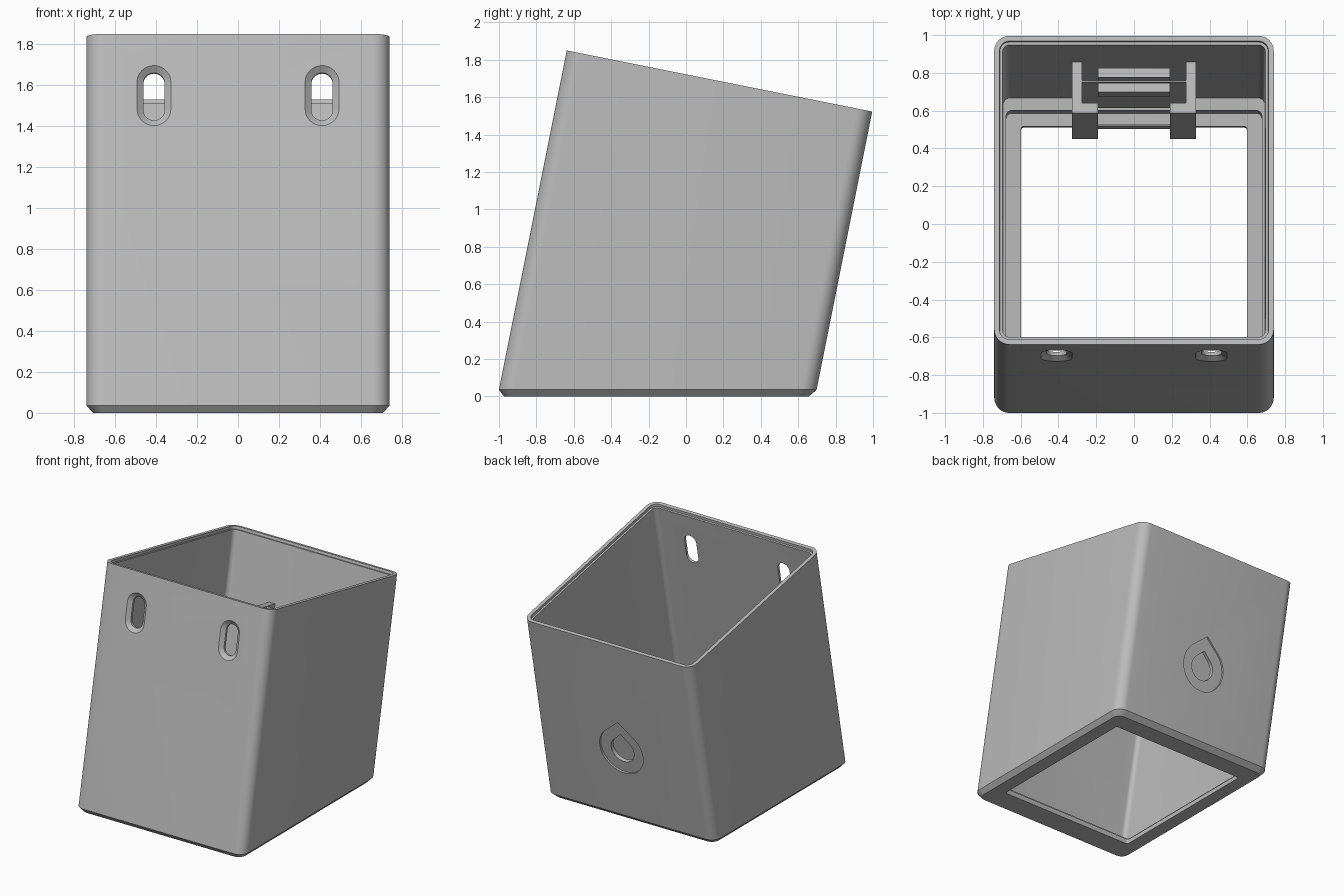
import bpy, bmesh, math
from mathutils import Matrix

if "Cube" in bpy.data.objects:
    bpy.data.objects.remove(bpy.data.objects["Cube"])

TILT = math.atan(0.2)
SIN, COS = math.sin(TILT), math.cos(TILT)
LEAN = Matrix.Rotation(-TILT, 4, "X")   # upright frame -> leaning frame
TOP = 1.688                             # length along the leaning walls
BACK, FRONT, SIDE = 0.678, -0.988, 0.74

grey = bpy.data.materials.new("grey_plastic")
grey.use_nodes = True
grey.diffuse_color = (0.5, 0.5, 0.5, 1)
grey.node_tree.nodes["Principled BSDF"].inputs["Base Color"].default_value = (0.5, 0.5, 0.5, 1)


def finish(name, bm):
    """Lean the mesh and turn it into an object."""
    bmesh.ops.recalc_face_normals(bm, faces=bm.faces)
    bm.transform(LEAN)
    mesh = bpy.data.meshes.new(name)
    bm.to_mesh(mesh)
    bm.free()
    mesh.materials.append(grey)
    obj = bpy.data.objects.new(name, mesh)
    bpy.context.collection.objects.link(obj)
    return obj


def loft(name, rings, closed=False):
    """Skin equal-length rings; cap the ends or join last to first."""
    bm = bmesh.new()
    loops = [[bm.verts.new(p) for p in ring] for ring in rings]
    pairs = list(zip(loops, loops[1:]))
    if closed:
        pairs.append((loops[-1], loops[0]))
    else:
        bm.faces.new(loops[0])
        bm.faces.new(loops[-1])
    n = len(loops[0])
    for a, b in pairs:
        for i in range(n):
            j = (i + 1) % n
            bm.faces.new((a[i], a[j], b[j], b[i]))
    return finish(name, bm)


def rounded(half_x, v0, v1, radius, level=None, top=None):
    """Rounded rectangle on a horizontal level or square to the walls."""
    corners = ((half_x, v1), (-half_x, v1), (-half_x, v0), (half_x, v0))
    ring = []
    for k, (cx, cv) in enumerate(corners):
        cx -= math.copysign(radius, cx)
        cv += radius if cv == v0 else -radius
        for s in range(9):
            t = math.pi / 2 * (k + s / 8)
            x, v = cx + radius * math.cos(t), cv + radius * math.sin(t)
            ring.append((x, v, top if level is None else (level + v * SIN) / COS))
    return ring


def inset(d, radius, **where):
    return rounded(SIDE - d, FRONT + d, BACK - d, radius, **where)


def stadium(cx, v, cw, half_w, half_h):
    ring = []
    for s in range(34):
        t = math.pi * (s if s < 17 else s - 1) / 16
        shift = (half_h - half_w) * (1 if s < 17 else -1)
        ring.append((cx + half_w * math.cos(t), v, cw + shift + half_w * math.sin(t)))
    return ring


def teardrop(v, cw, radius, tip):
    """Circle whose tangents meet in a point above."""
    start = math.asin(radius / tip)
    ring = [(0, v, cw + tip)]
    for s in range(33):
        t = start + (-math.pi - 2 * start) * s / 32
        ring.append((radius * math.cos(t), v, cw + radius * math.sin(t)))
    return ring


def box(name, x0, x1, v0, v1, w0, w1):
    return loft(name, [[(x0, v0, w), (x1, v0, w), (x1, v1, w), (x0, v1, w)] for w in (w0, w1)])


def cut(obj, cutter):
    mod = obj.modifiers.new("cut", "BOOLEAN")
    mod.operation, mod.solver, mod.object = "DIFFERENCE", "EXACT", cutter
    cutter.hide_render = True
    bpy.context.view_layer.objects.active = obj
    bpy.ops.object.modifier_apply(modifier=mod.name)
    bpy.data.objects.remove(cutter)


# Leaning open shell: chamfered foot, stepped rim, ledge and floor opening
shell = loft("shell", [
    inset(0.033, 0.06, level=0),
    inset(0, 0.08, level=0.036),
    inset(0, 0.08, top=TOP),
    inset(0.028, 0.052, top=TOP),
    inset(0.030, 0.050, top=TOP - 0.02),
    inset(0.045, 0.036, top=TOP - 0.02),
    rounded(0.692, FRONT + 0.045, BACK - 0.045, 0.036, level=0.11),
    rounded(0.677, FRONT + 0.11, BACK - 0.11, 0.03, level=0.11),
    rounded(0.677, FRONT + 0.11, BACK - 0.11, 0.03, level=0.035),
    rounded(0.598, -0.775, 0.5, 0.015, level=0.035),
    rounded(0.598, -0.775, 0.5, 0.015, level=0),
], closed=True)

# Countersunk hanging slots in the front wall
for x in (-0.41, 0.41):
    cut(shell, loft("slot_cutter", [
        stadium(x, FRONT - 0.01, 1.381, 0.095, 0.162),
        stadium(x, FRONT + 0.025, 1.381, 0.052, 0.118),
        stadium(x, FRONT + 0.1, 1.381, 0.052, 0.118)]))

# Teardrop recess and window in the back wall
for depth, radius, tip in ((0.015, 0.19, 0.25), (0.08, 0.1, 0.135)):
    cut(shell, loft("drop_cutter", [teardrop(v, 0.75, radius, tip) for v in (BACK - depth, BACK + 0.05)]))

# Holder channel on the inside of the back wall
WALL = BACK - 0.04
LOW, HIGH = 0.51, 1.21
for side, s in (("left", 1), ("right", -1)):
    box(side + "_holder_arm", s * 0.275, s * 0.327, 0.357, WALL, LOW, HIGH)
    box(side + "_holder_lip", s * 0.19, s * 0.275, 0.357, 0.41, LOW, HIGH)

# Thin plates and cross bars held in the channel
box("middle_plate", -0.275, 0.275, 0.524, 0.532, LOW, HIGH)
box("front_plate", -0.255, 0.255, 0.412, 0.42, LOW, LOW + 0.08)
box("back_bar", -0.19, 0.19, 0.55, 0.6, HIGH - 0.12, HIGH)
box("front_bar", -0.19, 0.19, 0.47, 0.52, HIGH - 0.12, HIGH)

# Smooth the rounded corners, keep edges sharp
bpy.ops.object.select_all(action="DESELECT")
shell.select_set(True)
bpy.context.view_layer.objects.active = shell
bpy.ops.object.shade_smooth_by_angle(angle=math.radians(25))
